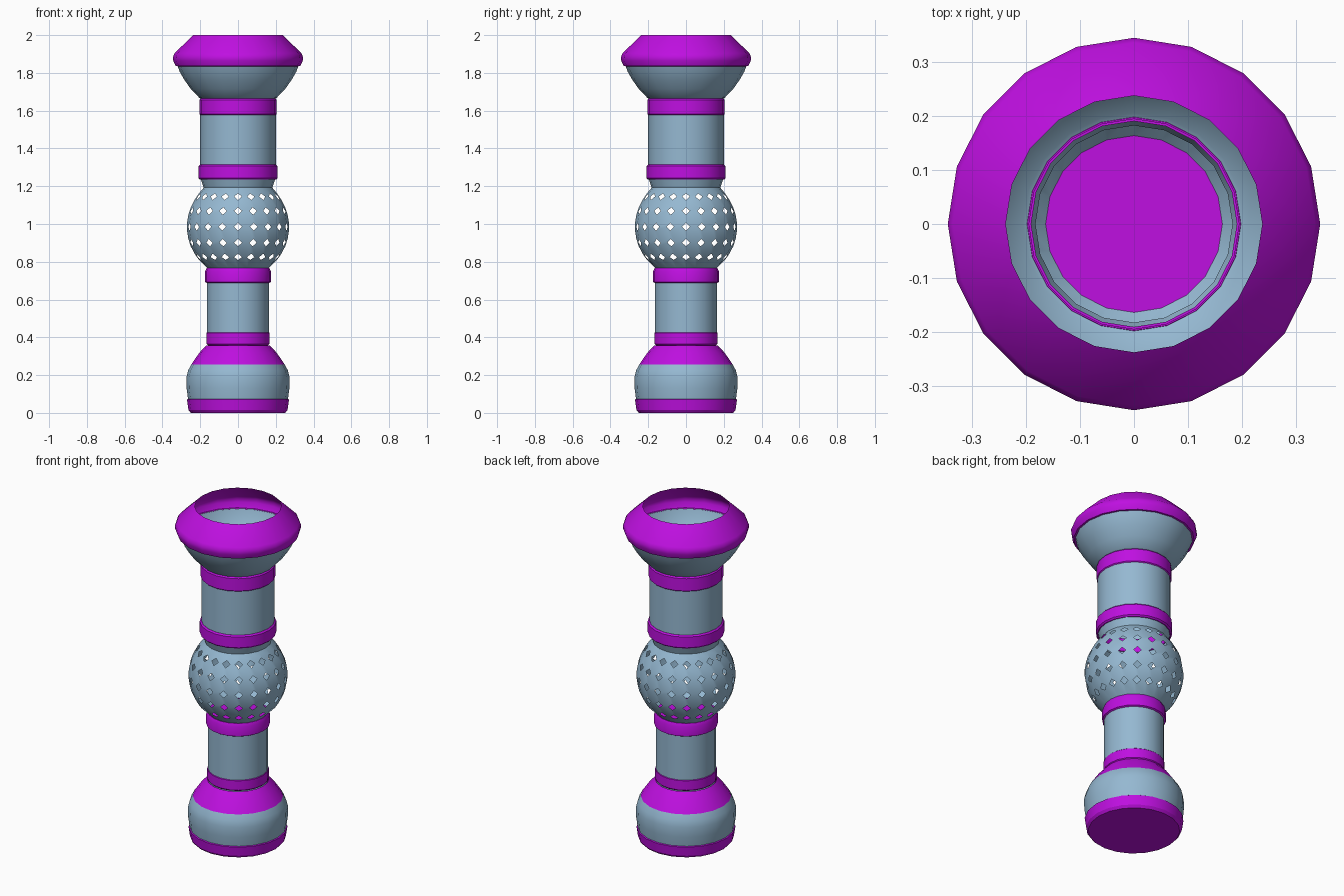
import bpy, bmesh
from math import sin, cos, pi, radians

SIDES = 20
if "Cube" in bpy.data.objects:
    bpy.data.objects.remove(bpy.data.objects["Cube"], do_unlink=True)


def material(name, rgb):
    m = bpy.data.materials.new(name)
    m.use_nodes = True
    m.diffuse_color = (*rgb, 1)
    bsdf = next(n for n in m.node_tree.nodes if n.type == 'BSDF_PRINCIPLED')
    bsdf.inputs["Base Color"].default_value = (*rgb, 1)
    return m


PURPLE = material("bright purple", (0.52, 0.005, 0.75))
BLUE = material("steel blue", (0.30, 0.48, 0.64))


def lathe(name, profile, mat, closed=False, cap_bottom=False, cap_top=False, edit=None):
    """Turn a (radius, height) profile around the z axis."""
    bm = bmesh.new()
    rows = [[bm.verts.new((r * cos(2 * pi * i / SIDES), r * sin(2 * pi * i / SIDES), z))
             for i in range(SIDES)] for r, z in profile]
    pairs = list(zip(rows, rows[1:]))
    if closed:
        pairs.append((rows[-1], rows[0]))
    for a, b in pairs:
        for i in range(SIDES):
            j = (i + 1) % SIDES
            bm.faces.new((a[i], a[j], b[j], b[i]))
    if cap_bottom:
        bm.faces.new(rows[0][::-1])
    if cap_top:
        bm.faces.new(rows[-1])
    if edit:
        edit(bm, rows)
    mesh = bpy.data.meshes.new(name)
    bm.to_mesh(mesh)
    bm.free()
    mesh.materials.append(mat)
    ob = bpy.data.objects.new(name, mesh)
    bpy.context.collection.objects.link(ob)
    bpy.ops.object.select_all(action='DESELECT')
    ob.select_set(True)
    bpy.context.view_layer.objects.active = ob
    bpy.ops.object.shade_smooth_by_angle(angle=radians(30))
    return ob


def collar(name, r_out, r_in, z0, z1, c=0.008):
    """Ring band with chamfered outer edges."""
    lathe(name, [(r_in, z0), (r_out - c, z0), (r_out, z0 + c),
                 (r_out, z1 - c), (r_out - c, z1), (r_in, z1)], PURPLE, closed=True)


# Foot
lathe("foot_plate", [(0.25, 0), (0.262, 0.015), (0.27, 0.07), (0.262, 0.075)],
      PURPLE, cap_bottom=True)
lathe("foot_bulge", [(0.264, 0.07), (0.272, 0.13), (0.273, 0.19),
                     (0.264, 0.225), (0.247, 0.257)], BLUE)
lathe("foot_cone", [(0.24, 0.255), (0.247, 0.257), (0.205, 0.318), (0.168, 0.358)], PURPLE)

# Lower stem with its two collars
collar("lower_stem_bottom_collar", 0.168, 0.15, 0.358, 0.43)
lathe("lower_stem", [(0.165, 0.40), (0.165, 0.72)], BLUE)
lathe("lower_stem_top_collar", [(0.16, 0.685), (0.174, 0.693), (0.174, 0.75),
                                (0.166, 0.767)], PURPLE, cap_bottom=True, cap_top=True)


# Hollow ball, pierced by a diamond hole at every crossing of its grid
def pierce(bm, rows):
    points = [v for row in rows[1:6] for v in row]
    bmesh.ops.bevel(bm, geom=points, offset=0.021, segments=1,
                    profile=0.5, affect='VERTICES')
    holes = [f for f in bm.faces if f.calc_area() < 0.0015]
    bmesh.ops.delete(bm, geom=holes, context='FACES')


ball = [(0.273 * cos(radians(a)), 0.985 + 0.273 * sin(radians(a)))
        for a in range(-54, 37, 18)]
lathe("pierced_ball", ball + [(0.182, 1.192), (0.198, 1.24)], BLUE, edit=pierce)

# Upper stem with its two collars
collar("upper_stem_bottom_collar", 0.209, 0.190, 1.235, 1.315)
lathe("upper_stem", [(0.20, 1.28), (0.20, 1.62)], BLUE)
collar("upper_stem_top_collar", 0.205, 0.194, 1.575, 1.665)

# Open bowl and its rim
lathe("bowl", [(0.195, 1.663), (0.205, 1.668), (0.25, 1.715), (0.285, 1.765),
               (0.308, 1.805), (0.32, 1.837)], BLUE)
lathe("bowl_rim", [(0.318, 1.835), (0.33, 1.836), (0.343, 1.865), (0.344, 1.885),
                   (0.335, 1.905), (0.237, 2.0)], PURPLE)
